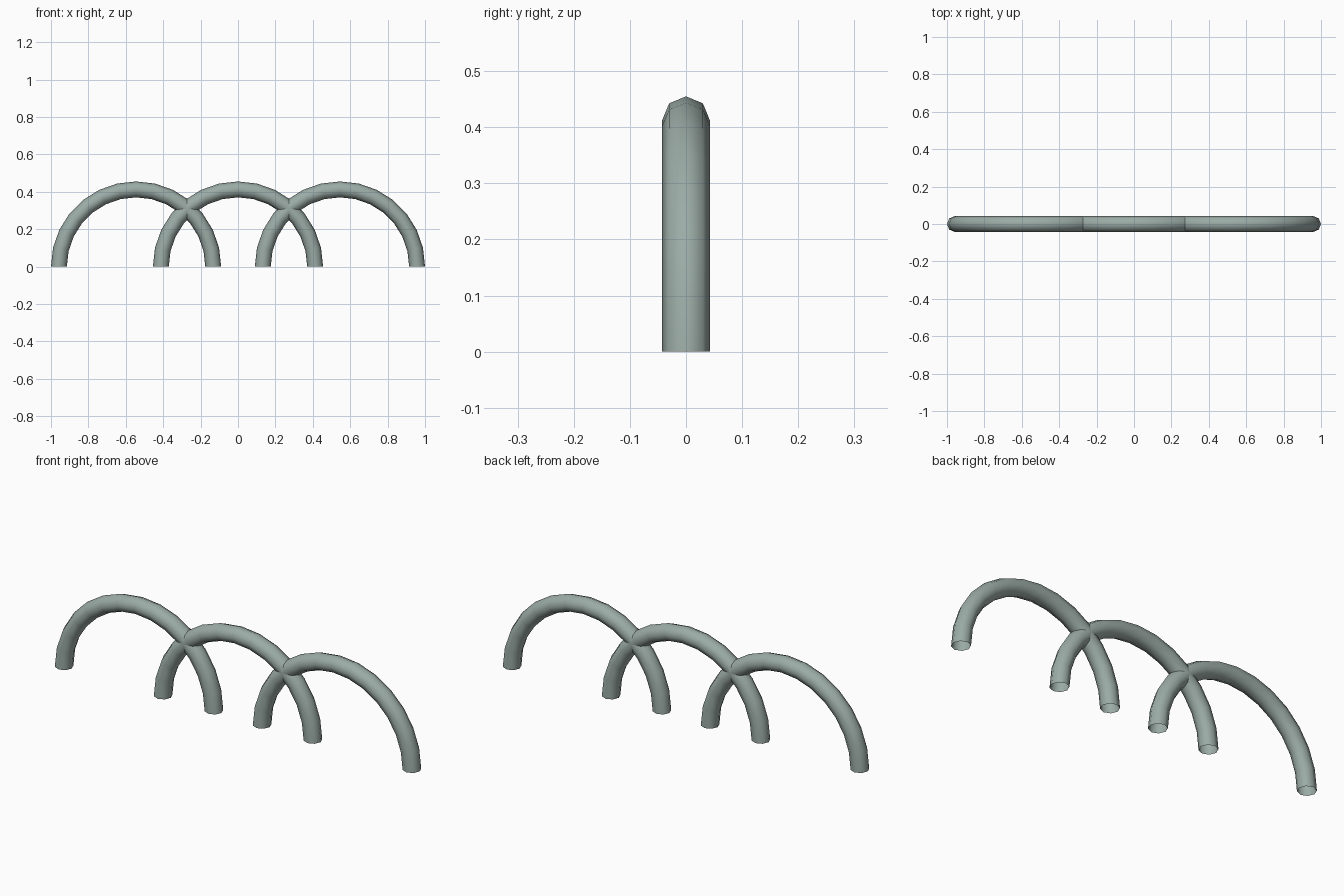
import bpy, bmesh, math
from mathutils import Matrix

if "Cube" in bpy.data.objects:
    bpy.data.objects.remove(bpy.data.objects["Cube"])

RING_RADIUS = 0.4125   # centreline of each arch
TUBE_RADIUS = 0.0425
SPACING = 0.545

# grey-green painted metal
paint = bpy.data.materials.new("grey_green_paint")
paint.diffuse_color = (0.33, 0.41, 0.38, 1)
paint.use_nodes = True
paint.node_tree.nodes["Principled BSDF"].inputs["Base Color"].default_value = paint.diffuse_color


def arch(name, x):
    """Half-ring tube: an eight-sided profile spun through 180 degrees."""
    bm = bmesh.new()
    bmesh.ops.create_circle(bm, segments=8, radius=TUBE_RADIUS,
                            matrix=Matrix.Translation((RING_RADIUS, 0, 0)))
    bmesh.ops.spin(bm, geom=bm.verts[:] + bm.edges[:], cent=(0, 0, 0),
                   axis=(0, -1, 0), angle=math.pi, steps=14)
    # keep the arch above the ground whichever way it was spun
    if sum(v.co.z for v in bm.verts) < 0:
        bmesh.ops.rotate(bm, verts=bm.verts, cent=(0, 0, 0),
                         matrix=Matrix.Rotation(math.pi, 3, 'Y'))
    bmesh.ops.recalc_face_normals(bm, faces=bm.faces)
    for f in bm.faces:
        f.smooth = True
    mesh = bpy.data.meshes.new(name)
    bm.to_mesh(mesh)
    bm.free()
    mesh.materials.append(paint)
    obj = bpy.data.objects.new(name, mesh)
    obj.location.x = x
    bpy.context.collection.objects.link(obj)


# three overlapping hoops in a row
for label, i in (("left", -1), ("middle", 0), ("right", 1)):
    arch(label + "_arch", i * SPACING)
